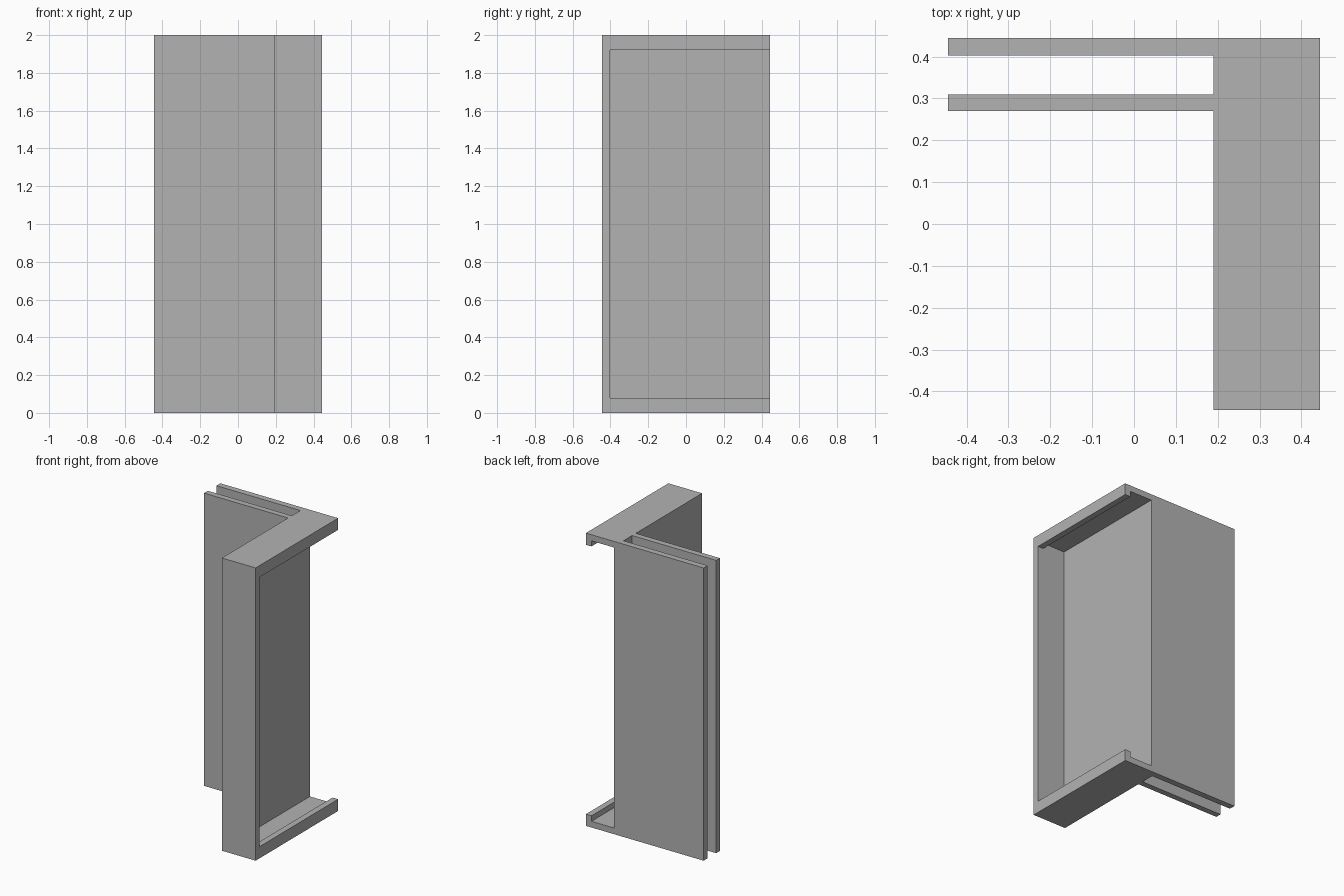
import bpy
import bmesh
from mathutils import Vector

default_cube = bpy.data.objects.get("Cube")
if default_cube:
    bpy.data.objects.remove(default_cube, do_unlink=True)

GREY = (0.45, 0.45, 0.45, 1.0)
material = bpy.data.materials.new("plain grey")
material.use_nodes = True
material.diffuse_color = GREY
material.node_tree.nodes["Principled BSDF"].inputs["Base Color"].default_value = GREY

HALF = 0.445      # half of the plan width and depth
HEIGHT = 2.0
WALL = 0.042      # sheet thickness
LIP = 0.08        # height of the turned edge
BOX_X = 0.19      # outer left side of the channel


def prism(name, points, direction):
    """Extrude a closed flat outline into a solid."""
    bm = bmesh.new()
    face = bm.faces.new([bm.verts.new(p) for p in points])
    result = bmesh.ops.extrude_face_region(bm, geom=[face])
    moved = [v for v in result["geom"] if isinstance(v, bmesh.types.BMVert)]
    bmesh.ops.translate(bm, verts=moved, vec=Vector(direction))
    bmesh.ops.recalc_face_normals(bm, faces=bm.faces)
    mesh = bpy.data.meshes.new(name)
    bm.to_mesh(mesh)
    bm.free()
    mesh.materials.append(material)
    obj = bpy.data.objects.new(name, mesh)
    bpy.context.collection.objects.link(obj)
    return obj


# Solid frame: channel block with two parallel flanges at the back
plan = [
    (HALF, -HALF), (HALF, HALF), (-HALF, HALF), (-HALF, HALF - WALL),
    (BOX_X, HALF - WALL), (BOX_X, 0.31), (-HALF, 0.31), (-HALF, 0.27),
    (BOX_X, 0.27), (BOX_X, -HALF),
]
frame = prism("door_frame_section", [(x, y, 0) for x, y in plan], (0, 0, HEIGHT))

# Hollow of the channel, narrower at the mouth so that the lips remain
inner, neck, mouth = BOX_X + WALL, HALF - WALL, HALF + 0.1
half_section = [(inner, WALL), (neck, WALL), (neck, LIP), (mouth, LIP)]
section = half_section + [(x, HEIGHT - z) for x, z in reversed(half_section)]
cutter = prism("channel_cutter", [(x, WALL - HALF, z) for x, z in section], (0, 1, 0))
cutter.hide_render = True

cut = frame.modifiers.new("hollow", "BOOLEAN")
cut.operation = "DIFFERENCE"
cut.solver = "EXACT"
cut.object = cutter

# Apply the cut and discard the cutter
bpy.context.view_layer.objects.active = frame
frame.select_set(True)
bpy.ops.object.modifier_apply(modifier=cut.name)
bpy.data.objects.remove(cutter, do_unlink=True)
